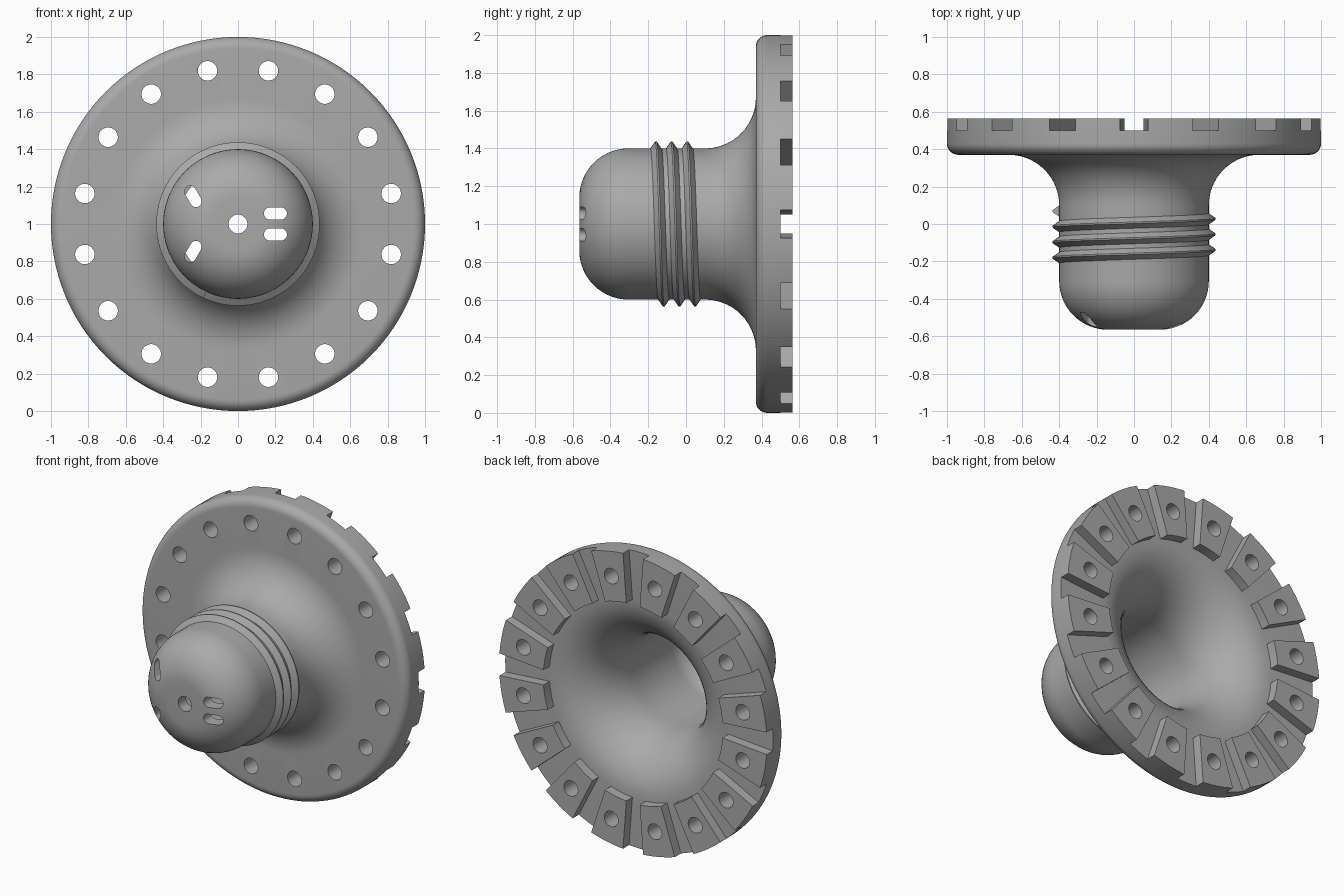
import bpy, bmesh, math
from math import sin, cos, radians, tau

if "Cube" in bpy.data.objects:
    bpy.data.objects.remove(bpy.data.objects["Cube"], do_unlink=True)

GREY = (0.40, 0.40, 0.40, 1)
mat = bpy.data.materials.new("plain grey")
mat.use_nodes = True
mat.diffuse_color = GREY
mat.node_tree.nodes["Principled BSDF"].inputs["Base Color"].default_value = GREY


def polar(r, y, a):
    """Point at radius r and angle a about the horizontal axis."""
    return (r * cos(a), y, 1 + r * sin(a))


def arc(cr, cy, rr, ry, a0, a1, n=14):
    """Elliptical arc in the (radius, y) plane, in degrees."""
    angles = [radians(a0 + (a1 - a0) * i / n) for i in range(n + 1)]
    return [(cr + rr * cos(a), cy + ry * sin(a)) for a in angles]


def finish(bm, name):
    bmesh.ops.recalc_face_normals(bm, faces=bm.faces)
    mesh = bpy.data.meshes.new(name)
    bm.to_mesh(mesh)
    bm.free()
    obj = bpy.data.objects.new(name, mesh)
    mesh.materials.append(mat)
    bpy.context.collection.objects.link(obj)
    return obj


def bridge(bm, rings, closed):
    """Join neighbouring rings of vertices with quads."""
    n = len(rings[0])
    last = len(rings) if closed else len(rings) - 1
    for i in range(last):
        a, b = rings[i], rings[(i + 1) % len(rings)]
        for j in range(n):
            k = (j + 1) % n
            bm.faces.new((a[j], a[k], b[k], b[j]))
    if not closed:
        bm.faces.new(rings[0])
        bm.faces.new(rings[-1])


def prism(bm, outline, y0, y1):
    """Extrude an (x, z) outline along y."""
    rings = [[bm.verts.new((x, y, z)) for x, z in outline] for y in (y0, y1)]
    bridge(bm, rings, False)


def smooth(obj):
    bpy.ops.object.select_all(action="DESELECT")
    obj.select_set(True)
    bpy.context.view_layer.objects.active = obj
    bpy.ops.object.shade_smooth_by_angle(angle=radians(30))


# Hollow body: domed cap, neck, flared flange and inner bore
profile = [(0.05, -0.565)]
profile += arc(0.14, -0.305, 0.26, 0.26, -90, 0)
profile += arc(0.67, 0.10, 0.27, 0.27, 180, 90)
profile += arc(0.94, 0.43, 0.06, 0.06, -90, 0, 8)
profile += [(1, 0.565), (0.67, 0.565)]
profile += arc(0.67, 0.10, 0.35, 0.40, 90, 180)
profile += arc(0.14, -0.305, 0.18, 0.18, 0, -90)
profile += [(0.05, -0.485)]
bm = bmesh.new()
SEG = 128
bridge(bm, [[bm.verts.new(polar(r, y, tau * i / SEG)) for r, y in profile]
            for i in range(SEG)], True)
body = finish(bm, "flanged_body")

# Cutters: radial grooves, bolt holes and cap slots
bm = bmesh.new()
for i in range(16):
    a = tau * i / 16
    half = 0.075
    corners = [(0.6, -half), (1.1, -half), (1.1, half), (0.6, half)]
    prism(bm, [(r * cos(a + d), 1 + r * sin(a + d)) for r, d in corners], 0.5, 0.7)
    a += tau / 32
    cx, cz = 0.835 * cos(a), 1 + 0.835 * sin(a)
    prism(bm, [(cx + 0.052 * cos(t * tau / 32), cz + 0.052 * sin(t * tau / 32))
               for t in range(32)], 0.3, 0.7)


def slot(x, z, reach, radius, tilt):
    outline = []
    for end in (0, 180):
        mx = x + reach * cos(tilt + radians(end))
        mz = z + reach * sin(tilt + radians(end))
        for k in range(11):
            t = tilt + radians(end - 90 + 18 * k)
            outline.append((mx + radius * cos(t), mz + radius * sin(t)))
    prism(bm, outline, -0.7, -0.3)


for side in (-1, 1):
    slot(0.2, 1 + side * 0.056, 0.029, 0.033, 0)
    slot(-0.24, 1 + side * 0.147, 0.03, 0.031, side * radians(120))
cutter = finish(bm, "hole_cutter")
cutter.hide_render = True

mod = body.modifiers.new("holes", "BOOLEAN")
mod.operation = "DIFFERENCE"
mod.solver = "EXACT"
mod.object = cutter
bpy.context.view_layer.objects.active = body
bpy.ops.object.modifier_apply(modifier=mod.name)
bpy.data.objects.remove(cutter, do_unlink=True)
smooth(body)

# Screw thread wound around the neck
bm = bmesh.new()
PITCH, START, SWEEP = 0.083, 245, 3 * 360 + 65
rings = []
steps = SWEEP // 4
for i in range(steps + 1):
    turn = SWEEP * i / steps
    y = -0.195 + PITCH * turn / 360
    section = [(0.385, -0.04), (0.437, -0.004), (0.437, 0.004), (0.385, 0.04)]
    rings.append([bm.verts.new(polar(r, y + d, radians(START - turn))) for r, d in section])
bridge(bm, rings, False)
smooth(finish(bm, "screw_thread"))
